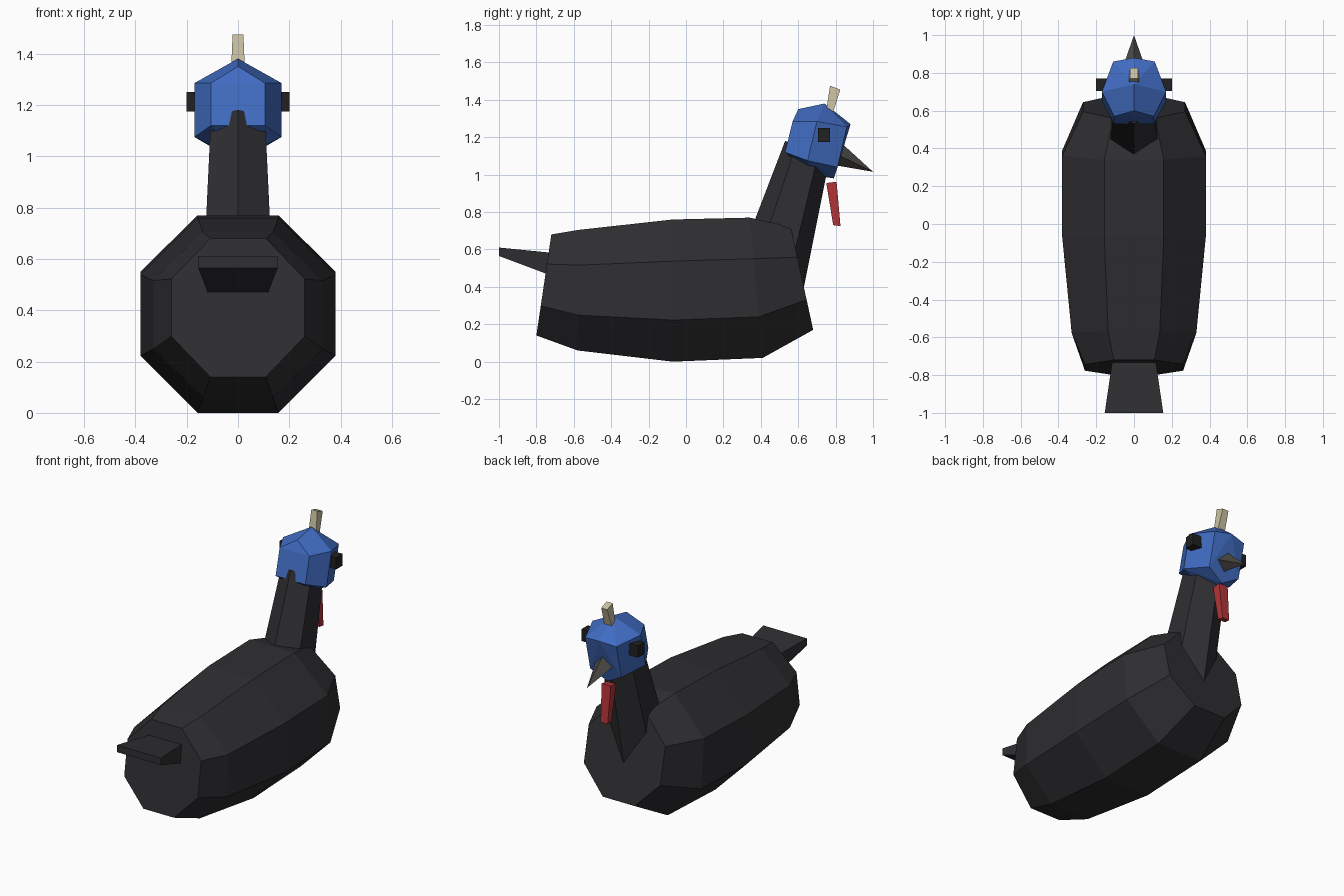
import bpy, bmesh, math
from mathutils import Vector

if "Cube" in bpy.data.objects:
    bpy.data.objects.remove(bpy.data.objects["Cube"])


def mat(name, r, g, b):
    m = bpy.data.materials.new(name)
    m.diffuse_color = (r, g, b, 1)
    m.use_nodes = True
    m.node_tree.nodes["Principled BSDF"].inputs["Base Color"].default_value = m.diffuse_color
    return m


FEATHER = mat("feather", 0.028, 0.027, 0.031)
BLUE = mat("blue_skin", 0.052, 0.15, 0.54)
HORN = mat("horn", 0.07, 0.066, 0.06)
BLACK = mat("black", 0.015, 0.015, 0.016)
CREAM = mat("cream", 0.60, 0.54, 0.37)
RED = mat("red", 0.45, 0.035, 0.04)


def finish(bm, name, material):
    bmesh.ops.recalc_face_normals(bm, faces=bm.faces)
    me = bpy.data.meshes.new(name)
    bm.to_mesh(me)
    bm.free()
    me.materials.append(material)
    ob = bpy.data.objects.new(name, me)
    bpy.context.collection.objects.link(ob)
    return ob


def loft(name, rings, material):
    """Skin a list of equal-length point rings and cap both ends."""
    bm = bmesh.new()
    vs = [[bm.verts.new(p) for p in r] for r in rings]
    n = len(rings[0])
    for a, b in zip(vs, vs[1:]):
        for i in range(n):
            j = (i + 1) % n
            bm.faces.new((a[i], a[j], b[j], b[i]))
    bm.faces.new(vs[0])
    bm.faces.new(vs[-1])
    return finish(bm, name, material)


def ring(n, half_w, lo, hi, offset=0.0):
    """n-gon spanning x = +-half_w and running from lo to hi, both (y, z)."""
    lo, hi = Vector((0, *lo)), Vector((0, *hi))
    mid, up = (lo + hi) / 2, (hi - lo) / 2
    pts = [(math.sin(a), math.cos(a)) for a in
           (2 * math.pi * (i + offset) / n for i in range(n))]
    sx, sz = max(p[0] for p in pts), max(p[1] for p in pts)
    return [mid + up * (c / sz) + Vector((half_w * s / sx, 0, 0)) for s, c in pts]


def quad(w, a, b):
    """Rectangle of half width w between two (y, z) points."""
    return [(-w, *a), (w, *a), (w, *b), (-w, *b)]


# Body: octagonal sections from tail to chest
loft("body", [
    ring(8, 0.26, (-0.80, 0.14), (-0.72, 0.68), 0.5),
    ring(8, 0.33, (-0.58, 0.06), (-0.57, 0.705), 0.5),
    ring(8, 0.38, (-0.07, 0.00), (-0.07, 0.76), 0.5),
    ring(8, 0.38, (0.41, 0.02), (0.34, 0.77), 0.5),
    ring(8, 0.27, (0.68, 0.17), (0.56, 0.72), 0.5),
], FEATHER)

# Neck: six-sided, leaning forward, sunk into the chest
loft("neck", [
    ring(6, 0.14, (0.25, 0.45), (0.617, 0.33)),
    ring(6, 0.105, (0.53, 1.18), (0.773, 1.11)),
], FEATHER)

# Tail: flat wedge flaring backwards
loft("tail", [
    quad(0.108, (-0.68, 0.445), (-0.68, 0.578)),
    quad(0.155, (-1.0, 0.565), (-1.0, 0.61)),
], FEATHER)

# Head: faceted convex shape, mirrored in x
half = [(0, 0.60, 1.35), (0, 0.74, 1.38), (0, 0.88, 1.27),
        (0.105, 0.57, 1.285), (0.17, 0.70, 1.285), (0.11, 0.86, 1.255),
        (0.105, 0.53, 1.12), (0.17, 0.65, 1.075), (0.11, 0.81, 1.04),
        (0, 0.79, 0.98), (0, 0.66, 1.0)]
bm = bmesh.new()
for x, y, z in half:
    for s in ((1, -1) if x else (1,)):
        bm.verts.new((s * x, y, z))
bmesh.ops.convex_hull(bm, input=bm.verts)
bmesh.ops.dissolve_limit(bm, angle_limit=math.radians(6), verts=bm.verts, edges=bm.edges)
finish(bm, "head", BLUE)

# Eyes: small blocks on each side
for side, s in (("left", -1), ("right", 1)):
    loft(side + "_eye", [
        [(s * x, y, z) for y, z in ((0.705, 1.175), (0.77, 1.175), (0.77, 1.25), (0.705, 1.25))]
        for x in (0.13, 0.20)], BLACK)

# Beak: four-sided cone pointing forward and down
bm = bmesh.new()
tip = bm.verts.new((0, 1.0, 1.015))
base = [bm.verts.new(p) for p in ring(4, 0.07, (0.77, 1.055), (0.83, 1.17))]
for i in range(4):
    bm.faces.new((base[i], base[(i + 1) % 4], tip))
bm.faces.new(base)
finish(bm, "beak", HORN)

# Crest and wattle: tapered bars
loft("crest", [
    quad(0.027, (0.748, 1.33), (0.782, 1.32)),
    quad(0.021, (0.77, 1.475), (0.825, 1.455)),
], CREAM)
loft("wattle", [
    quad(0.032, (0.75, 0.955), (0.805, 0.962)),
    quad(0.025, (0.787, 0.73), (0.826, 0.725)),
], RED)
